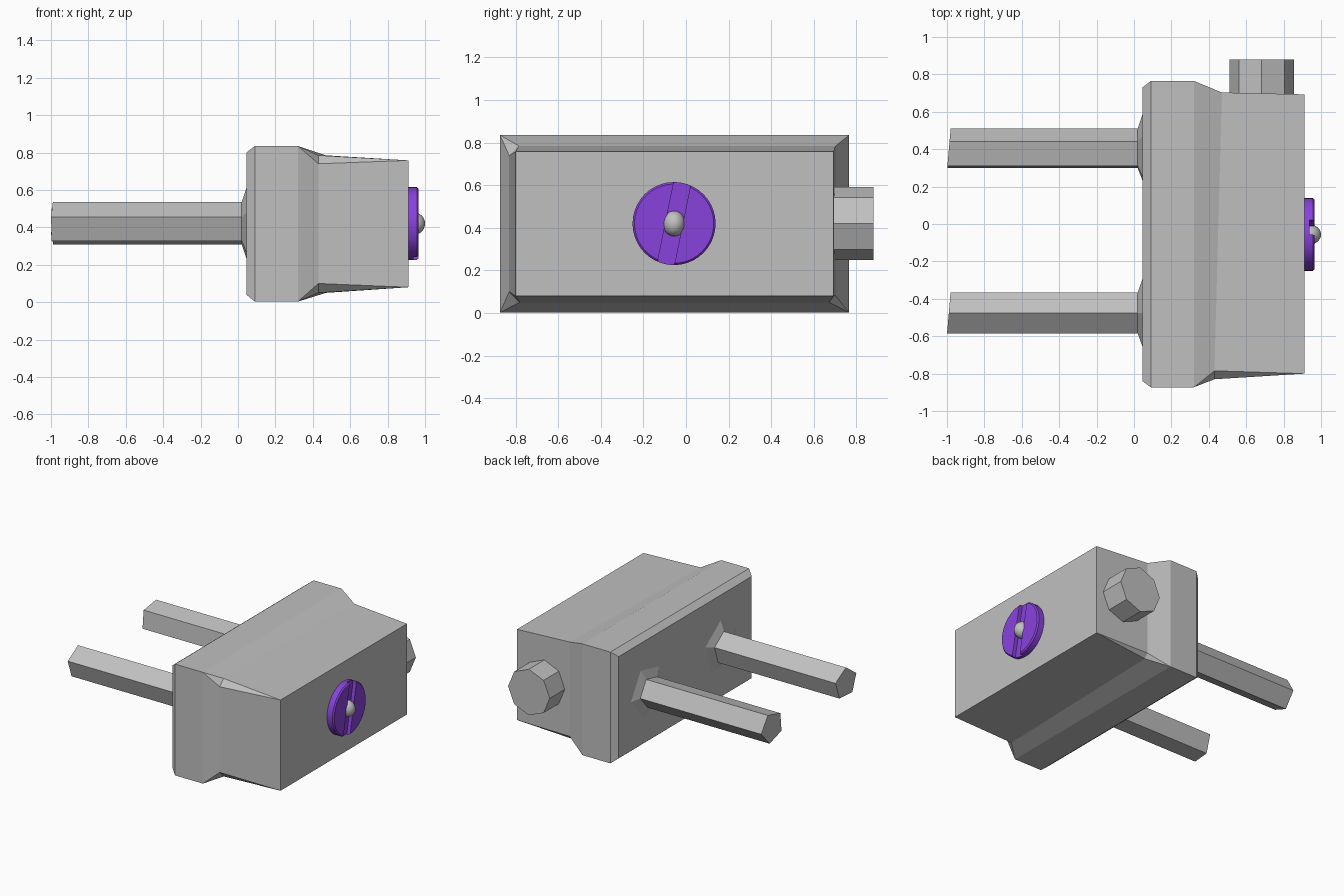
import bpy, bmesh
from math import cos, sin, radians, tau
from mathutils import Vector

if "Cube" in bpy.data.objects:
    bpy.data.objects.remove(bpy.data.objects["Cube"], do_unlink=True)


def material(name, rgb):
    m = bpy.data.materials.new(name)
    m.use_nodes = True
    m.diffuse_color = (*rgb, 1)
    m.node_tree.nodes["Principled BSDF"].inputs["Base Color"].default_value = (*rgb, 1)
    return m


grey = material("plain grey", (0.53, 0.53, 0.53))
purple = material("purple", (0.25, 0.055, 0.72))


def finish(bm, name, mat, smooth=False):
    bmesh.ops.remove_doubles(bm, verts=bm.verts, dist=0.0005)
    bmesh.ops.recalc_face_normals(bm, faces=bm.faces)
    mesh = bpy.data.meshes.new(name)
    bm.to_mesh(mesh)
    bm.free()
    mesh.materials.append(mat)
    ob = bpy.data.objects.new(name, mesh)
    bpy.context.collection.objects.link(ob)
    if smooth:
        bpy.ops.object.select_all(action='DESELECT')
        ob.select_set(True)
        bpy.context.view_layer.objects.active = ob
        bpy.ops.object.shade_smooth_by_angle(angle=radians(30))
    return ob


def loft(rings):
    """Skin a row of equal-sized point rings and cap both ends."""
    bm = bmesh.new()
    rows = [[bm.verts.new(p) for p in ring] for ring in rings]
    for a, b in zip(rows, rows[1:]):
        for i in range(len(a)):
            j = (i + 1) % len(a)
            bm.faces.new((a[i], a[j], b[j], b[i]))
    bm.faces.new(rows[0])
    bm.faces.new(rows[-1])
    return bm


def circle_x(x, y, z, r, n, turn=0.0, lean=0.0):
    """Ring facing along x; lean tilts it out of plane."""
    angles = [turn + tau * i / n for i in range(n)]
    return [(x + lean * cos(a), y + r * cos(a), z + r * sin(a)) for a in angles]


def section(x_front, x_back, y0, y1, z0, z1, low=0.0, high=0.0, back_low=0.0):
    """Rectangle across the body with optional cut corners."""
    return [(x_front, y0, z0 + low), (x_front, y0 + low, z0),
            (x_back, y1 - back_low, z0), (x_back, y1, z0 + back_low),
            (x_back, y1, z1), (x_back, y1, z1),
            (x_front, y0 + high, z1), (x_front, y0, z1 - high)]


# Main block: bevelled collar narrowing to a tapered box
body = loft([
    section(0.045, 0.045, -0.84, 0.73, 0.04, 0.80),
    section(0.09, 0.09, -0.873, 0.765, 0.003, 0.835),
    section(0.32, 0.32, -0.873, 0.765, 0.003, 0.835),
    section(0.43, 0.47, -0.83, 0.703, 0.05, 0.785, 0.05, 0.045, 0.03),
    section(0.912, 0.912, -0.80, 0.693, 0.08, 0.758),
])
finish(body, "body", grey)

# Two five-sided prongs with a shallow flared root
CZ = 0.42
for name, y, turn in (("back_prong", 0.397, 67), ("front_prong", -0.475, 90)):
    t = radians(turn)
    prong = loft([
        circle_x(0.055, y, CZ, 0.22, 5, t),
        circle_x(0.02, y, CZ, 0.115, 5, t),
        circle_x(-0.99, y, CZ, 0.115, 5, t, 0.01),
    ])
    finish(prong, name, grey)

# Eight-sided side knob
knob = loft([[(0.683 + 0.172 * cos(tau * i / 8), y, CZ + 0.172 * sin(tau * i / 8))
              for i in range(8)] for y in (0.68, 0.88)])
finish(knob, "side_knob", grey)

# Slotted disc: thin base plus two half caps either side of the slot
DY = -0.056
finish(loft([circle_x(x, DY, CZ, 0.195, 40) for x in (0.90, 0.938)]),
       "disc_base", purple, True)
across = Vector((0, cos(radians(11.5)), -sin(radians(11.5))))
for name, side in (("disc_cap_back", 1), ("disc_cap_front", -1)):
    cap = loft([circle_x(x, DY, CZ, r, 40)
                for x, r in ((0.938, 0.195), (0.956, 0.195), (0.965, 0.186))])
    cut = bmesh.ops.bisect_plane(
        cap, geom=cap.verts[:] + cap.edges[:] + cap.faces[:],
        plane_co=Vector((0, DY, CZ)) + across * side * 0.04,
        plane_no=across * side, clear_inner=True)
    edges = [e for e in cut["geom_cut"] if isinstance(e, bmesh.types.BMEdge)]
    bmesh.ops.edgeloop_fill(cap, edges=edges)
    finish(cap, name, purple, True)

# Round button in the middle of the disc
ball = bmesh.new()
bmesh.ops.create_uvsphere(ball, u_segments=24, v_segments=14, radius=0.058)
bmesh.ops.scale(ball, vec=(1, 0.9, 1.03), verts=ball.verts)
bmesh.ops.translate(ball, vec=(0.942, DY, CZ), verts=ball.verts)
finish(ball, "centre_button", grey, True)
